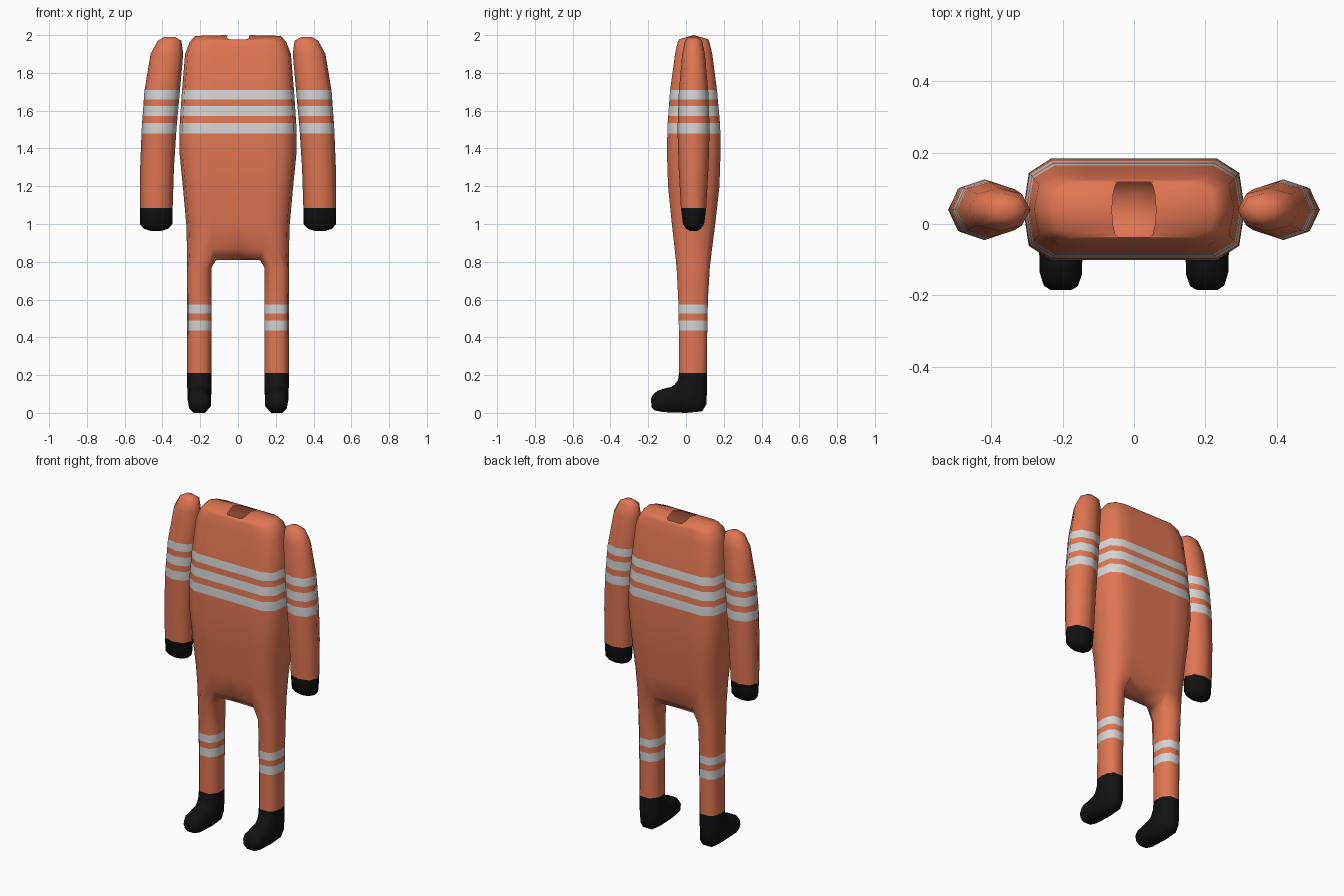
import bpy, bmesh

old = bpy.data.objects.get("Cube")
if old:
    bpy.data.objects.remove(old)


def material(name, rgb):
    m = bpy.data.materials.new(name)
    m.use_nodes = True
    m.diffuse_color = (*rgb, 1)
    m.node_tree.nodes["Principled BSDF"].inputs["Base Color"].default_value = (*rgb, 1)
    return m


ORANGE = material("suit orange", (0.75, 0.18, 0.085))
SILVER = material("reflective grey", (0.66, 0.66, 0.66))
BLACK = material("rubber black", (0.006, 0.006, 0.006))

CHEST_BANDS = [(1.48, 1.534), (1.571, 1.624), (1.66, 1.709)]
SHIN_BANDS = [(0.437, 0.49), (0.527, 0.575)]
CY = 0.04  # depth centre line of the body


def loft(bm, rings, closed=True):
    """Join successive vertex rings with quads."""
    for a, b in zip(rings, rings[1:]):
        n = len(a)
        for i in range(n if closed else n - 1):
            j = (i + 1) % n
            bm.faces.new((a[i], a[j], b[j], b[i]))


def ring(bm, points):
    return [bm.verts.new(p) for p in points]


def finish(bm, name, mats, bands=()):
    """Cut the bands, colour them, and mirror the half to both sides."""
    for z in [z for band in bands for z in band]:
        geom = bm.verts[:] + bm.edges[:] + bm.faces[:]
        bmesh.ops.bisect_plane(bm, geom=geom, dist=1e-5, plane_co=(0, 0, z), plane_no=(0, 0, 1))
    bmesh.ops.recalc_face_normals(bm, faces=bm.faces[:])
    for f in bm.faces:
        f.smooth = True
        z = f.calc_center_median().z
        f.material_index = int(any(lo < z < hi for lo, hi in bands))
    mesh = bpy.data.meshes.new(name)
    bm.to_mesh(mesh)
    bm.free()
    for m in mats:
        mesh.materials.append(m)
    obj = bpy.data.objects.new(name, mesh)
    bpy.context.collection.objects.link(obj)
    mod = obj.modifiers.new("Mirror", "MIRROR")
    mod.use_clip = True
    return obj


# Torso: half cross-section from front centre round to back centre
def torso_ring(bm, z, hw, front, back, dome=0.0):
    cy, hd = (front + back) / 2, (back - front) / 2
    half = [(0, -1), (min(0.14, hw * 0.5), -1), (hw * 0.75, -1), (hw * 0.95, -0.72), (hw, 0)]
    half += [(x, -y) for x, y in reversed(half[:-1])]
    return ring(bm, [(x, cy + hd * y, z + dome * (1 - abs(y))) for x, y in half])


# Leg and boot cross-section, its first seven points matching the torso ring
LEG = [(-0.5, -1), (0.5, -1), (0.87, -0.65), (1, 0), (0.87, 0.65),
       (0.5, 1), (-0.5, 1), (-1, 0.45), (-1, -0.45)]


def leg_ring(bm, hw, front, back):
    """Ring spanning two (y, z) points, so it can tilt along the foot."""
    pts = []
    for u, v in LEG:
        t = (v + 1) / 2
        pts.append((0.205 + hw * u, front[0] + (back[0] - front[0]) * t,
                    front[1] + (back[1] - front[1]) * t))
    return ring(bm, pts)


bm = bmesh.new()
neck = [(0, -1), (0.045, -1), (0.052, -0.9), (0.058, -0.6), (0.062, 0)]
neck += [(x, -y) for x, y in reversed(neck[:-1])]
rings = [ring(bm, [(x, CY + 0.077 * y, 1.978 + 0.022 * (1 - abs(y))) for x, y in neck])]
for z, hw, front, back, dome in [
        (1.978, 0.225, -0.037, 0.117, 0.018), (1.96, 0.255, -0.045, 0.125, 0.005),
        (1.9, 0.28, -0.058, 0.139, 0), (1.7, 0.297, -0.085, 0.165, 0),
        (1.52, 0.309, -0.098, 0.181, 0), (1.38, 0.31, -0.101, 0.183, 0),
        (1.2, 0.292, -0.095, 0.177, 0), (1.0, 0.274, -0.075, 0.155, 0),
        (0.87, 0.27, -0.06, 0.138, 0)]:
    rings.append(torso_ring(bm, z, hw, front, back, dome))
loft(bm, rings, closed=False)

# Crotch strip, then the leg grows out of the remaining opening
hip = rings[-1]
mid_f, mid_b, in_b, in_f = ring(bm, [(0, 0, 0.81), (0, 0.085, 0.81),
                                     (0.118, 0.085, 0.808), (0.118, 0, 0.808)])
for quad in [(hip[0], hip[1], in_f, mid_f), (mid_f, in_f, in_b, mid_b), (mid_b, in_b, hip[7], hip[8])]:
    bm.faces.new(quad)
legs = [hip[1:8] + [in_b, in_f]]
for z, hw, front, back in [(0.77, 0.066, -0.05, 0.126), (0.6, 0.065, -0.041, 0.116),
                           (0.4, 0.064, -0.037, 0.112), (0.21, 0.064, -0.037, 0.11)]:
    legs.append(leg_ring(bm, hw, (front, z), (back, z)))
loft(bm, legs)
finish(bm, "suit_body_and_legs", [ORANGE, SILVER], CHEST_BANDS + SHIN_BANDS)

# Boots: rings that tilt from the ankle towards the toe
bm = bmesh.new()
boot = [leg_ring(bm, *r) for r in [
    (0.064, (-0.037, 0.21), (0.11, 0.21)), (0.064, (-0.042, 0.175), (0.111, 0.12)),
    (0.063, (-0.06, 0.15), (0.108, 0.045)), (0.062, (-0.08, 0.137), (0.085, 0.008)),
    (0.061, (-0.11, 0.13), (0.0, 0.0)), (0.059, (-0.15, 0.118), (-0.12, 0.004)),
    (0.048, (-0.176, 0.096), (-0.168, 0.014)), (0.03, (-0.185, 0.075), (-0.183, 0.03))]]
loft(bm, boot)
bm.faces.new(boot[-1])
finish(bm, "boots", [BLACK])

# Arms and gloves: octagonal tubes
OCT = [(1, 0), (0.72, 0.74), (0, 1), (-0.72, 0.74), (-1, 0), (-0.72, -0.74), (0, -1), (0.72, -0.74)]


def arm_ring(bm, z, x_in, x_out, hd):
    cx, hw = (x_in + x_out) / 2, (x_out - x_in) / 2
    return ring(bm, [(cx + hw * u, CY + hd * v, z) for u, v in OCT])


WRIST = (1.084, 0.346, 0.52, 0.067)
bm = bmesh.new()
arm = [arm_ring(bm, *r) for r in [
    (1.99, 0.335, 0.39, 0.022), (1.97, 0.3, 0.425, 0.045), (1.9, 0.29, 0.463, 0.06),
    (1.7, 0.308, 0.496, 0.078), (1.5, 0.326, 0.51, 0.085), (1.3, 0.339, 0.518, 0.079), WRIST]]
bm.faces.new(arm[0])
loft(bm, arm)
finish(bm, "sleeves", [ORANGE, SILVER], CHEST_BANDS)

bm = bmesh.new()
glove = [arm_ring(bm, *r) for r in [
    WRIST, (1.0, 0.347, 0.52, 0.056), (0.975, 0.37, 0.498, 0.04), (0.964, 0.405, 0.465, 0.02)]]
loft(bm, glove)
bm.faces.new(glove[-1])
finish(bm, "gloves", [BLACK])
